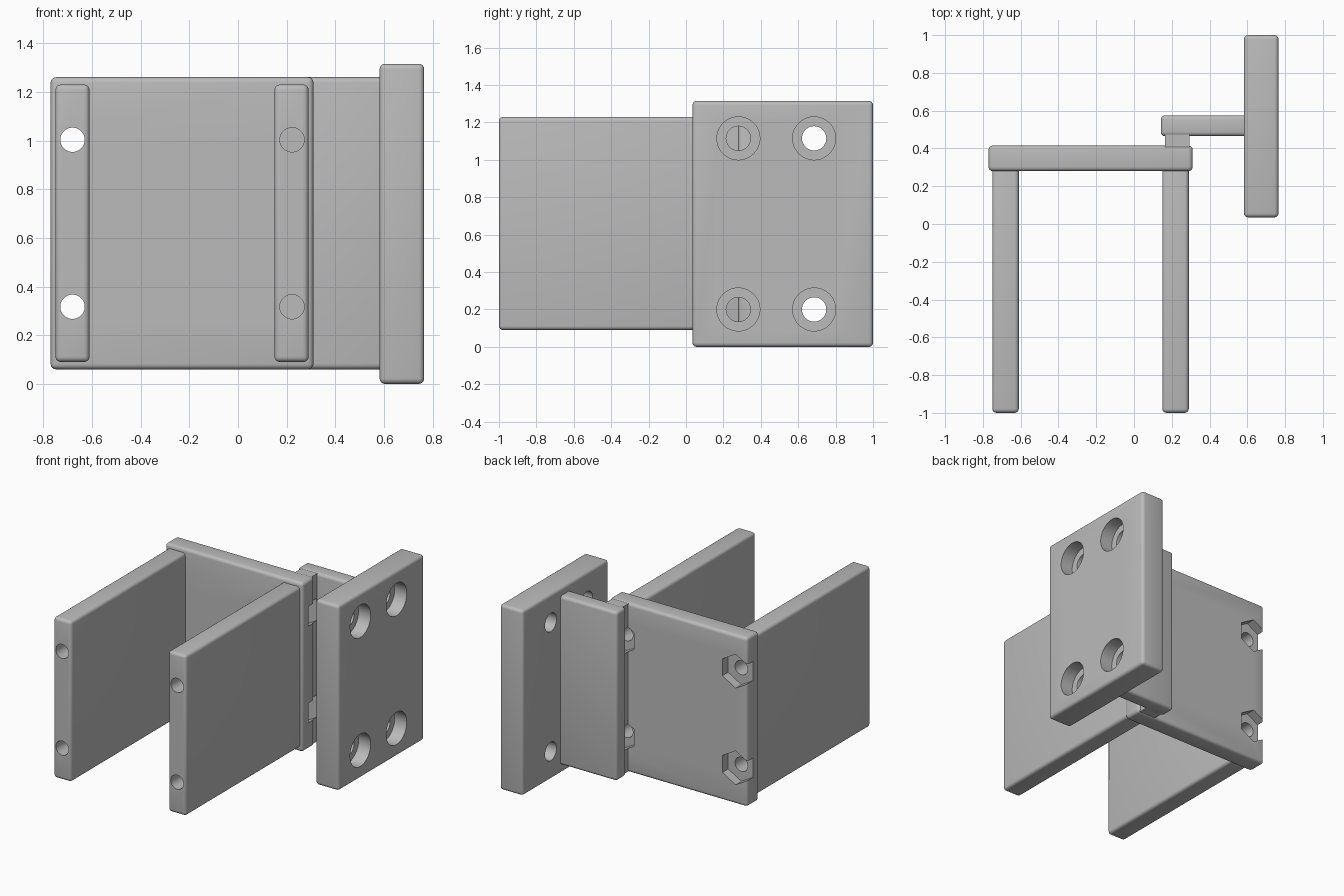
import bpy
import math
from mathutils import Vector

cube = bpy.data.objects.get("Cube")
if cube:
    bpy.data.objects.remove(cube, do_unlink=True)

# Single plain grey
grey = bpy.data.materials.new("plain_grey")
grey.use_nodes = True
colour = (0.5, 0.5, 0.5, 1)
grey.diffuse_color = colour
grey.node_tree.nodes["Principled BSDF"].inputs["Base Color"].default_value = colour


def apply(obj, modifier):
    bpy.ops.object.select_all(action="DESELECT")
    bpy.context.view_layer.objects.active = obj
    obj.select_set(True)
    bpy.ops.object.modifier_apply(modifier=modifier.name)


def block(name, x, y, z, radius=0.022):
    """Rounded box from its extents along each axis."""
    spans = (x, y, z)
    bpy.ops.mesh.primitive_cube_add(size=1, location=[sum(s) / 2 for s in spans])
    obj = bpy.context.object
    obj.name = name
    obj.scale = [s[1] - s[0] for s in spans]
    bpy.ops.object.transform_apply(location=True, rotation=False, scale=True)
    obj.data.materials.append(grey)
    if radius:
        bevel = obj.modifiers.new("rounding", "BEVEL")
        bevel.width, bevel.segments = radius, 4
        apply(obj, bevel)
    return obj


def drill(objs, axis, start, end, radius, sides=48):
    """Cut a round or hexagonal hole between two points along x or y."""
    start, end = Vector(start), Vector(end)
    bpy.ops.mesh.primitive_cylinder_add(
        vertices=sides, radius=radius, depth=(end - start).length,
        location=(start + end) / 2,
        rotation=(0, math.pi / 2, 0) if axis == "x" else (math.pi / 2, 0, 0))
    cutter = bpy.context.object
    cutter.hide_render = True
    for obj in objs:
        cut = obj.modifiers.new("hole", "BOOLEAN")
        cut.operation, cut.solver, cut.object = "DIFFERENCE", "EXACT", cutter
        apply(obj, cut)
    bpy.data.objects.remove(cutter, do_unlink=True)


# Clamp: two long side plates joined by a back plate
right_plate = block("right_side_plate", (-0.75, -0.61), (-1, 0.32), (0.09, 1.23))
left_plate = block("left_side_plate", (0.15, 0.29), (-1, 0.32), (0.09, 1.23))
back_plate = block("back_plate", (-0.77, 0.31), (0.28, 0.415), (0.06, 1.26))

# Offset bracket leading to the mounting plate
stem = block("bracket_stem", (0.165, 0.293), (0.39, 0.49), (0.065, 1.255), 0)
arm = block("bracket_arm", (0.142, 0.62), (0.465, 0.575), (0.06, 1.26))
mount = block("mounting_plate", (0.582, 0.765), (0.035, 1), (0, 1.315))

# Long bolt holes through the side plates, ending in hexagonal nut pockets
for z in (0.317, 1.003):
    for x, plate, pocket_end in ((-0.68, right_plate, 0.5), (0.222, left_plate, 0.464)):
        drill([plate, back_plate], "y", (x, -1.1, z), (x, 0.36, z), 0.05)
        drill([back_plate, stem], "y", (x, 0.35, z), (x, pocket_end, z), 0.12, 6)

# Counterbored screw holes in the mounting plate
for y in (0.28, 0.685):
    for z in (0.2, 1.115):
        drill([mount], "x", (0.5, y, z), (0.85, y, z), 0.065)
        drill([mount], "x", (0.67, y, z), (0.85, y, z), 0.115)

# Smooth rounded edges and bores, crisp rims
for obj in (right_plate, left_plate, back_plate, stem, arm, mount):
    bpy.ops.object.select_all(action="DESELECT")
    bpy.context.view_layer.objects.active = obj
    obj.select_set(True)
    bpy.ops.object.shade_smooth_by_angle(angle=math.radians(30))
